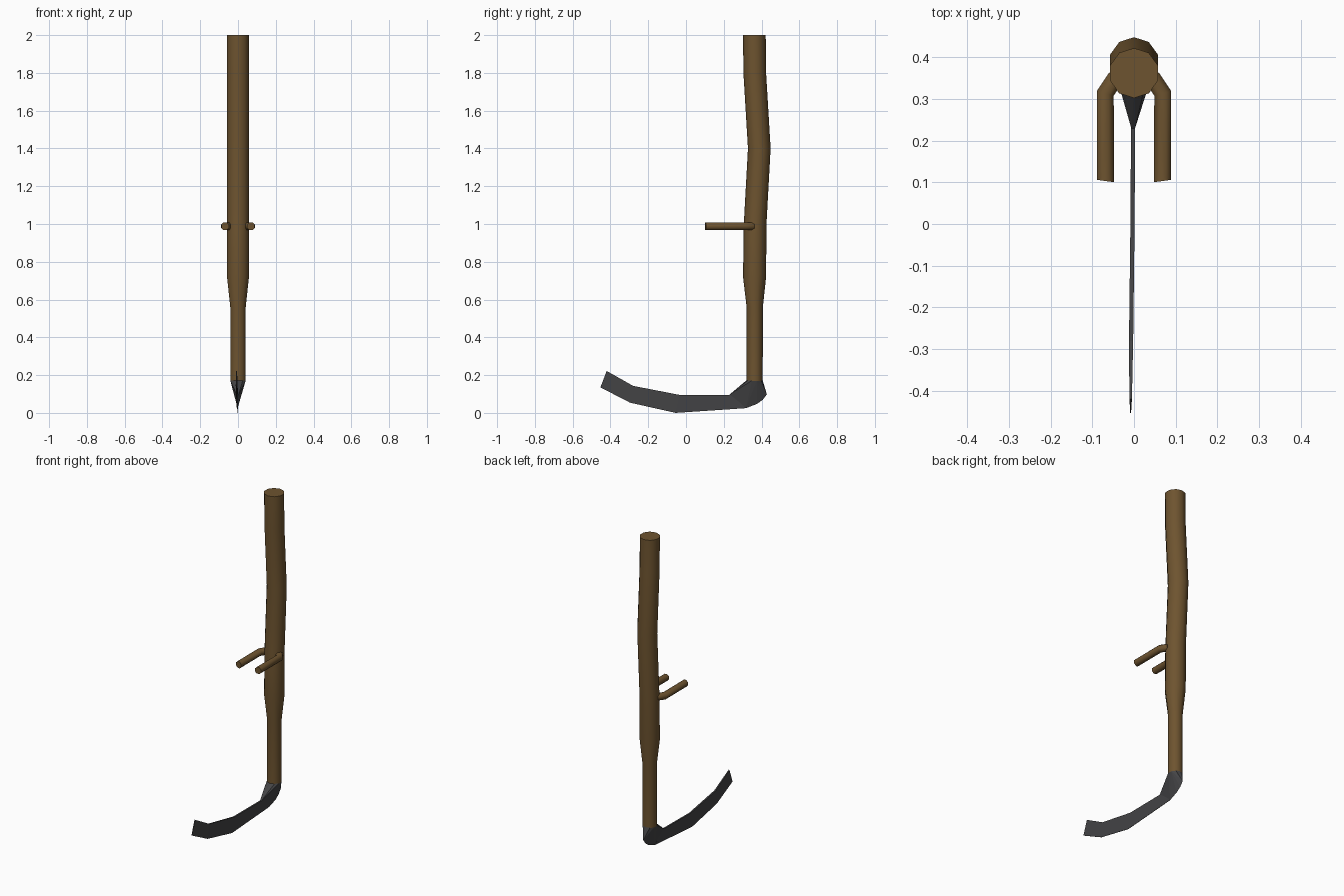
import bpy, bmesh, math
from mathutils import Vector

if "Cube" in bpy.data.objects:
    bpy.data.objects.remove(bpy.data.objects["Cube"])


def material(name, rgb):
    m = bpy.data.materials.new(name)
    m.diffuse_color = (*rgb, 1)
    m.use_nodes = True
    m.node_tree.nodes["Principled BSDF"].inputs["Base Color"].default_value = m.diffuse_color
    return m


WOOD = material("brown wood", (0.155, 0.088, 0.029))
METAL = material("dark steel", (0.058, 0.058, 0.061))


def finish(bm, name, mat, smooth=False):
    bmesh.ops.recalc_face_normals(bm, faces=bm.faces)
    me = bpy.data.meshes.new(name)
    bm.to_mesh(me)
    bm.free()
    me.materials.append(mat)
    ob = bpy.data.objects.new(name, me)
    bpy.context.collection.objects.link(ob)
    if smooth:
        bpy.ops.object.select_all(action='DESELECT')
        ob.select_set(True)
        bpy.context.view_layer.objects.active = ob
        bpy.ops.object.shade_smooth_by_angle(angle=math.radians(46))
    return ob


def loft(rings):
    """Skin a list of equal-length point loops and cap both ends."""
    bm = bmesh.new()
    loops = [[bm.verts.new(p) for p in r] for r in rings]
    n = len(loops[0])
    for a, b in zip(loops, loops[1:]):
        for i in range(n):
            j = (i + 1) % n
            bm.faces.new((a[i], a[j], b[j], b[i]))
    bm.faces.new(loops[0])
    bm.faces.new(loops[-1])
    return bm


def ring(c, u, v, n, start=0.0):
    c, u, v = Vector(c), Vector(u), Vector(v)
    angles = [start + 2 * math.pi * i / n for i in range(n)]
    return [c + u * math.cos(a) + v * math.sin(a) for a in angles]


# long bent shaft: height, centre y, radius
shaft = [(0.17, 0.363, 0.043), (0.56, 0.364, 0.043), (0.72, 0.363, 0.061),
         (1.0, 0.366, 0.060), (1.4, 0.388, 0.060), (1.8, 0.364, 0.060),
         (2.0, 0.362, 0.060)]
finish(loft([ring((0, y, z), (0, r, 0), (r, 0, 0), 10) for z, y, r in shaft]),
       "shaft", WOOD, True)

# pair of grips, bent inwards at the shaft
zg, rg = 0.988, 0.022
grip = [((0.068, 0.103), (rg, 0.003)), ((0.069, 0.313), (rg, 0.006)),
        ((0.043, 0.352), (0.018, 0.012))]
g = finish(loft([ring((x, y, zg), (ux, uy, 0), (0, 0, rg), 8, math.pi / 8)
                 for (x, y), (ux, uy) in grip]), "grips", WOOD, True)
g.modifiers.new("mirror", 'MIRROR').use_axis[0] = True

# metal heel: wedge from the shaft end down to a keel
bm = bmesh.new()
pts = ring((0, 0.363, 0.172), (0, 0.043, 0), (0.043, 0, 0), 10)
pts += [(0, 0.428, 0.098), (0, 0.407, 0.070), (0, 0.375, 0.047),
        (-0.002, 0.317, 0.025), (-0.006, 0.228, 0.095), (0.002, 0.228, 0.095)]
for p in pts:
    bm.verts.new(p)
bmesh.ops.convex_hull(bm, input=bm.verts)
finish(bm, "heel", METAL)

# curved blade: thick spine above, thin cutting edge below
# x, spine (y, z), edge (y, z), half thickness of spine
stations = [(-0.002, (0.240, 0.096), (0.317, 0.025), 0.005),
            (-0.004, (-0.033, 0.095), (-0.055, 0.0), 0.005),
            (-0.007, (-0.280, 0.143), (-0.296, 0.054), 0.005),
            (-0.008, (-0.420, 0.222), (-0.453, 0.135), 0.003)]
rings = [[(x - t, *s), (x + t, *s), (x + 0.001, *e), (x - 0.001, *e)]
         for x, s, e, t in stations]
finish(loft(rings), "blade", METAL)
